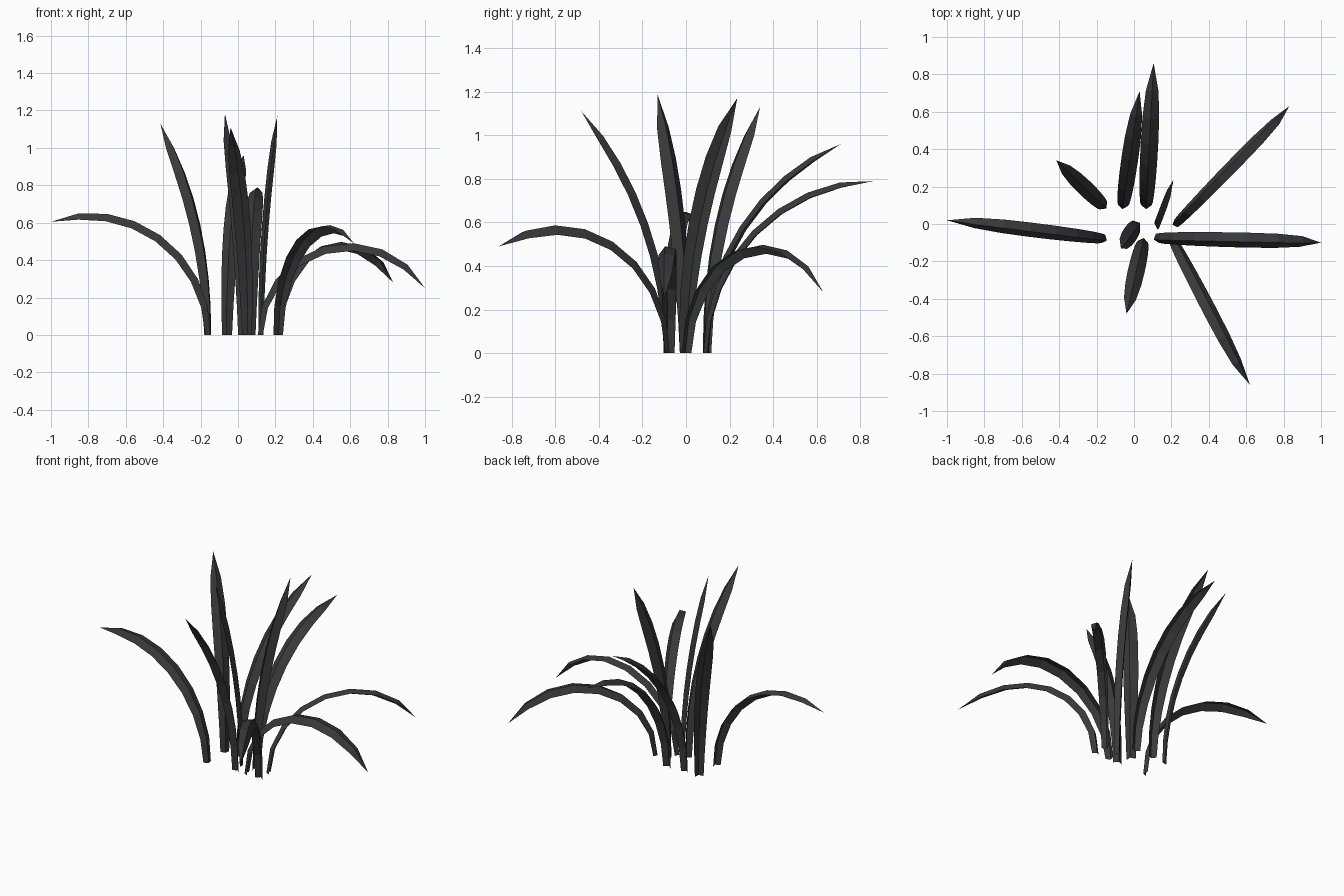
import bpy
import bmesh
from math import atan2, sin, cos, radians, hypot
from mathutils import Vector

if "Cube" in bpy.data.objects:
    bpy.data.objects.remove(bpy.data.objects["Cube"])

# One dark leaf colour
leaf = bpy.data.materials.new("charcoal_leaf")
leaf.use_nodes = True
COLOUR = (0.042, 0.042, 0.042, 1)
leaf.diffuse_color = COLOUR
bsdf = leaf.node_tree.nodes["Principled BSDF"]
bsdf.inputs["Base Color"].default_value = COLOUR
bsdf.inputs["Roughness"].default_value = 0.9

SEGMENTS = 8
TAPER = [0.6, 0.72, 0.83, 0.92, 0.98, 1.0, 0.95, 0.72, 0.0]
FOLD = 0.028


def blade(name, base, tip, width, roll=0):
    """Ridged strip that leaves the ground upright and bends along an arc."""
    start = Vector((base[0], base[1], 0))
    reach = Vector((tip[0] - base[0], tip[1] - base[1], 0))
    bend = 2 * atan2(reach.length, tip[2])
    radius = hypot(reach.length, tip[2]) / (2 * sin(bend / 2))
    out = reach.normalized()
    up = Vector((0, 0, 1))
    across = up.cross(out)
    r = radians(roll)

    bm = bmesh.new()
    rings = []
    for i, taper in enumerate(TAPER):
        a = bend * i / SEGMENTS
        centre = start + out * radius * (1 - cos(a)) + up * radius * sin(a)
        inward = up * sin(a) - out * cos(a)
        side = across * cos(r) + inward * sin(r)
        normal = inward * cos(r) - across * sin(r)
        if taper == 0:
            rings.append([bm.verts.new(centre)])
            continue
        half = side * width * taper / 2
        lift = normal * FOLD * min(1, taper * 1.2) / 2
        rings.append([bm.verts.new(p) for p in
                      (centre - half - lift, centre + lift, centre + half - lift)])

    # Two strips of faces meeting at the midrib, closing to a point
    for low, high in zip(rings, rings[1:]):
        for j in range(2):
            if len(high) == 1:
                bm.faces.new((low[j], low[j + 1], high[0]))
            else:
                bm.faces.new((low[j], low[j + 1], high[j + 1], high[j]))
    mesh = bpy.data.meshes.new(name)
    bm.to_mesh(mesh)
    bm.free()
    mesh.materials.append(leaf)
    obj = bpy.data.objects.new(name, mesh)
    bpy.context.collection.objects.link(obj)


# Drooping outer blades
blade("right_arching_blade", (-0.155, -0.085), (-1.0, 0.02, 0.605), 0.082, -20)
blade("left_arching_blade", (0.115, -0.08), (1.0, -0.10, 0.25), 0.085, 20)
blade("back_left_arching_blade", (0.215, 0.0), (0.83, 0.63, 0.28), 0.074, -25)
blade("front_left_arching_blade", (0.215, -0.085), (0.62, -0.86, 0.49), 0.084, -28)

# Leaning blades
blade("back_right_blade", (-0.155, 0.09), (-0.415, 0.34, 1.13), 0.087)
blade("back_blade", (-0.06, 0.09), (0.03, 0.71, 0.96), 0.09)
blade("back_low_blade", (0.065, 0.09), (0.105, 0.86, 0.79), 0.094)
blade("front_blade", (0.05, -0.085), (-0.04, -0.48, 1.11), 0.09)

# Upright inner blades
blade("left_upright_blade", (0.12, 0.0), (0.21, 0.235, 1.17), 0.09, -80)
blade("centre_upright_blade", (0.025, 0.0), (-0.07, -0.13, 1.185), 0.092, -18)
